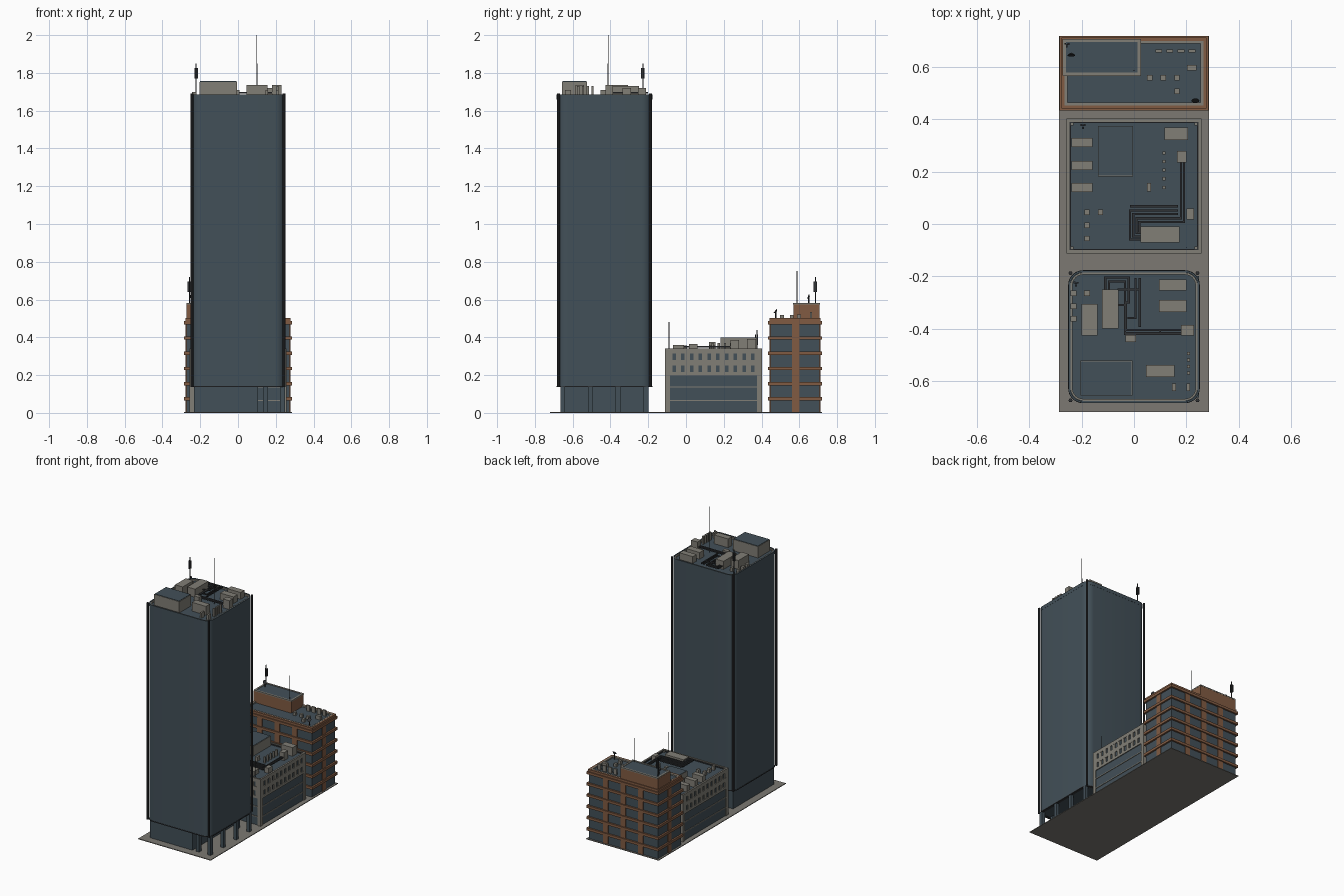
import bpy, bmesh, math
from mathutils import Matrix, Vector

if "Cube" in bpy.data.objects:
    bpy.data.objects.remove(bpy.data.objects["Cube"])


def material(name, r, g, b):
    m = bpy.data.materials.new(name)
    m.diffuse_color = (r, g, b, 1)
    m.use_nodes = True
    m.node_tree.nodes["Principled BSDF"].inputs["Base Color"].default_value = m.diffuse_color
    return m


GLASS = material("blue grey glass", 0.055, 0.08, 0.098)
STONE = material("warm grey concrete", 0.22, 0.21, 0.18)
PAVING = material("paving grey", 0.20, 0.19, 0.17)
BRICK = material("brown brick", 0.22, 0.105, 0.055)
DARK = material("dark metal", 0.03, 0.032, 0.035)


def finish(name, bm, mat, smooth=False):
    bmesh.ops.recalc_face_normals(bm, faces=bm.faces)
    me = bpy.data.meshes.new(name)
    bm.to_mesh(me)
    bm.free()
    me.materials.append(mat)
    ob = bpy.data.objects.new(name, me)
    bpy.context.collection.objects.link(ob)
    if smooth:
        bpy.context.view_layer.objects.active = ob
        ob.select_set(True)
        bpy.ops.object.shade_smooth_by_angle(angle=math.radians(35))
        ob.select_set(False)
    return ob


def boxes(name, mat, items):
    """One object of many boxes, each (x0, x1, y0, y1, z0, z1)."""
    bm = bmesh.new()
    for x0, x1, y0, y1, z0, z1 in items:
        m = Matrix.Translation(((x0 + x1) / 2, (y0 + y1) / 2, (z0 + z1) / 2))
        bmesh.ops.create_cube(bm, size=1, matrix=m @ Matrix.Diagonal((x1 - x0, y1 - y0, z1 - z0, 1)))
    return finish(name, bm, mat)


def ring(x0, x1, y0, y1, t, z0, z1):
    """Four boxes forming a rectangular frame of thickness t."""
    return [(x0, x1, y0, y0 + t, z0, z1), (x0, x1, y1 - t, y1, z0, z1),
            (x0, x0 + t, y0 + t, y1 - t, z0, z1), (x1 - t, x1, y0 + t, y1 - t, z0, z1)]


def cubes(points, s, z, h):
    return [(x - s, x + s, y - s, y + s, z, z + h) for x, y in points]


def pipes(name, paths, z, r=0.004):
    out = []
    for path in paths:
        for (ax, ay), (bx, by) in zip(path, path[1:]):
            out.append((min(ax, bx) - r, max(ax, bx) + r, min(ay, by) - r, max(ay, by) + r, z, z + 2 * r))
    boxes(name, DARK, out)


def rounded(x0, x1, y0, y1, r, n=8):
    pts = []
    for k, (cx, cy) in enumerate([(x1 - r, y1 - r), (x0 + r, y1 - r), (x0 + r, y0 + r), (x1 - r, y0 + r)]):
        for i in range(n + 1):
            a = math.pi / 2 * (k + i / n)
            pts.append((cx + r * math.cos(a), cy + r * math.sin(a)))
    return pts


def prism(name, mat, pts, z0, z1):
    bm = bmesh.new()
    f = bm.faces.new([bm.verts.new((x, y, z0)) for x, y in pts])
    res = bmesh.ops.extrude_face_region(bm, geom=[f])
    bmesh.ops.translate(bm, vec=(0, 0, z1 - z0), verts=[v for v in res["geom"] if isinstance(v, bmesh.types.BMVert)])
    if not f.is_valid or len(bm.faces) == len(pts) + 1:
        bm.faces.new([v for v in bm.verts if abs(v.co.z - z0) < 1e-6][:len(pts)])
    return finish(name, bm, mat, True)


def wall_loop(name, mat, outer, inner, z0, z1):
    """Hollow parapet between two matching outlines."""
    bm = bmesh.new()
    loops = [[bm.verts.new((x, y, z)) for x, y in p] for p, z in ((outer, z0), (outer, z1), (inner, z1), (inner, z0))]
    n = len(outer)
    for a, b in zip(loops, loops[1:] + loops[:1]):
        for i in range(n):
            j = (i + 1) % n
            bm.faces.new((a[i], a[j], b[j], b[i]))
    return finish(name, bm, mat, True)


def rods(name, mat, items, seg=8):
    """Cylinders, each (x, y, z0, z1, radius)."""
    bm = bmesh.new()
    for x, y, z0, z1, r in items:
        bmesh.ops.create_cone(bm, cap_ends=True, segments=seg, radius1=r, radius2=r, depth=z1 - z0,
                              matrix=Matrix.Translation((x, y, (z0 + z1) / 2)))
    return finish(name, bm, mat, True)


def panel_mast(name, x, y, z0, z1):
    """Pole with three antenna panels around its upper part."""
    rods(name + "_pole", DARK, [(x, y, z0, z1, 0.003)])
    around = [(x + 0.007 * math.cos(a), y + 0.007 * math.sin(a)) for a in (0.5, 2.6, 4.7)]
    boxes(name + "_panels", DARK, cubes(around, 0.0035, z1 - 0.08, 0.055))


def dish(name, x, y, z0, h, tilt):
    rods(name + "_post", DARK, [(x, y, z0, z0 + h, 0.003)])
    bm = bmesh.new()
    bmesh.ops.create_cone(bm, cap_ends=True, segments=12, radius1=0.004, radius2=0.015, depth=0.009,
                          matrix=Matrix.Translation((x, y, z0 + h)) @ Matrix.Rotation(tilt, 4, 'X'))
    finish(name, bm, DARK)


# Ground slab
boxes("ground_slab", PAVING, [(-0.287, 0.287, -0.72, 0.72, 0, 0.005)])

# --- Tower: rounded glass shaft on a recessed core and columns ---
X, Y0, Y1 = 0.253, -0.687, -0.176
outline = lambda d: rounded(-X + d, X - d, Y0 + d, Y1 - d, 0.058 - d)
prism("tower_shaft", GLASS, outline(0.003), 0.138, 1.672)
boxes("tower_core", GLASS, [(-0.233, 0.105, -0.665, -0.2, 0.005, 0.138)])
cols = [(0.236, y) for y in (-0.652, -0.507, -0.36, -0.212)] + [(0.145, -0.652), (0.145, -0.212)]
boxes("tower_columns", GLASS, cubes(cols, 0.0125, 0.005, 0.135))
wall_loop("tower_bottom_trim", DARK, outline(0.001), outline(0.02), 0.136, 0.142)
wall_loop("tower_parapet", GLASS, outline(0.002), outline(0.009), 1.66, 1.685)
wall_loop("tower_roof_curb", STONE, outline(0.010), outline(0.018), 1.66, 1.682)
rods("tower_corner_posts", DARK, [(sx * 0.243, y, 0.138, 1.69, 0.0075) for sx in (-1, 1) for y in (Y0 + 0.012, Y1 - 0.012)])

R = 1.67
boxes("tower_stair_house", STONE, [(-0.205, -0.006, -0.657, -0.523, R, 1.753)])
boxes("tower_stair_roof", GLASS, [(-0.202, -0.009, -0.654, -0.526, 1.752, 1.756)])
boxes("tower_roof_units", STONE, [
    (-0.2, -0.14, -0.427, -0.307, R, 1.735), (-0.122, -0.06, -0.4, -0.25, R, 1.73),
    (0.095, 0.2, -0.255, -0.212, R, 1.72), (0.095, 0.2, -0.337, -0.29, R, 1.72),
    (0.18, 0.23, -0.427, -0.387, R, 1.735), (-0.033, 0.008, -0.452, -0.424, R, 1.71),
    (0.045, 0.155, -0.585, -0.54, R, 1.735),
    (0.145, 0.16, -0.64, -0.61, R, 1.71), (0.2, 0.214, -0.64, -0.61, R, 1.71)])
boxes("tower_roof_vents", STONE, cubes([(-0.232, -0.265), (-0.232, -0.315), (-0.232, -0.363), (-0.18, -0.265)], 0.011, R, 0.03))
boxes("tower_louvre_stacks", STONE, cubes([(0.209, -0.495 - 0.025 * i) for i in range(4)], 0.006, R, 0.06))
pipes("tower_roof_pipes", [
    [(-0.11, -0.25), (-0.11, -0.205), (-0.02, -0.205), (-0.02, -0.30), (-0.03, -0.30), (-0.03, -0.405), (0.18, -0.405)],
    [(-0.095, -0.25), (-0.095, -0.22), (-0.035, -0.22), (-0.035, -0.42), (0.18, -0.417)],
    [(0.005, -0.21), (0.005, -0.36), (-0.02, -0.36)], [(0.022, -0.21), (0.022, -0.39)],
    [(-0.06, -0.25), (0.02, -0.25)], [(-0.06, -0.31), (-0.03, -0.31)]], 1.69)
rods("tower_whip_antenna", DARK, [(0.1, -0.412, R, 1.85, 0.003), (0.1, -0.412, 1.85, 2.0, 0.0015)])
panel_mast("tower_panel_mast", -0.222, -0.228, R, 1.85)

# --- Middle office block: glass core behind a concrete frame ---
mx, my0, my1, H = 0.258, -0.112, 0.403, 0.335
boxes("office_glass", GLASS, [(-mx + 0.006, mx - 0.006, my0 + 0.006, my1 - 0.006, 0.005, 0.328)])
frame = []
for z0, z1 in ((0.198, 0.216), (0.25, 0.28), (0.314, 0.34)):
    frame += ring(-mx, mx, my0, my1, 0.012, z0, z1)
for z in (0.062, 0.134):
    frame += ring(-mx + 0.002, mx - 0.002, my0 + 0.002, my1 - 0.002, 0.01, z, z + 0.006)
for x in (-mx, mx - 0.026):
    for y in (my0, my1 - 0.026):
        frame.append((x, x + 0.026, y, y + 0.026, 0.005, H))
for i in range(11):
    p = i / 10
    y = my0 + 0.026 + p * (my1 - my0 - 0.052)
    x = -mx + 0.026 + p * (2 * mx - 0.052)
    for z0, z1 in ((0.21, 0.255), (0.275, 0.32)):
        for s in (-mx, mx - 0.012):
            frame.append((s + 0.0005, s + 0.0115, y - 0.014, y + 0.014, z0, z1))
        for s in (my0, my1 - 0.012):
            frame.append((x - 0.014, x + 0.014, s + 0.0005, s + 0.0115, z0, z1))
boxes("office_frame", STONE, frame)
boxes("office_curb", DARK, ring(-mx + 0.012, mx - 0.012, my0 + 0.012, my1 - 0.012, 0.004, 0.32, 0.336))

R = 0.326
boxes("office_stair_house", STONE, [(-0.138, -0.003, 0.182, 0.376, R, 0.398)])
boxes("office_stair_roof", GLASS, [(-0.135, -0.006, 0.185, 0.373, 0.397, 0.4)])
boxes("office_roof_units", STONE, [(-0.24, -0.158, y, y + 0.034, R, 0.375) for y in (0.295, 0.207, 0.122)] + [
    (0.117, 0.207, 0.322, 0.37, R, 0.39), (0.165, 0.2, 0.235, 0.28, R, 0.385),
    (0.2, 0.23, 0.017, 0.06, R, 0.365), (0.025, 0.175, -0.07, -0.01, R, 0.36), (0.05, 0.066, 0.125, 0.156, R, 0.36)])
boxes("office_roof_vents", STONE, cubes([(-0.18, 0.045), (-0.128, 0.045), (-0.18, -0.005), (-0.18, -0.055)], 0.01, R, 0.03))
boxes("office_louvre_stacks", STONE, cubes([(0.115, 0.14 + 0.033 * i) for i in range(5)], 0.006, R, 0.045))
pipes("office_roof_pipes", [
    [(0.192, 0.235), (0.192, 0.008), (0.02, 0.008), (0.02, -0.03)],
    [(0.18, 0.235), (0.18, 0.022), (0.01, 0.022), (0.01, -0.035), (0.03, -0.035)],
    [(0.165, 0.068), (-0.012, 0.068)],
    [(0.165, 0.052), (-0.016, 0.052), (-0.016, -0.06), (0.03, -0.06)],
    [(0.165, 0.038), (-0.003, 0.038), (-0.003, -0.048), (0.03, -0.048)]], 0.346)
rods("office_whip_antenna", DARK, [(0.2, -0.09, R, 0.48, 0.0015)])
panel_mast("office_panel_mast", -0.195, 0.375, R, 0.44)

# --- Back brick block: glass core with brick bands and piers ---
bx, by0, by1 = 0.285, 0.435, 0.72
boxes("brick_block_glass", GLASS, [(-bx + 0.012, bx - 0.012, by0 + 0.012, by1 - 0.012, 0.005, 0.494)])
bands = []
for k in range(6):
    z = 0.074 + k * 0.0806
    bands += ring(-bx, bx, by0, by1, 0.022, z - 0.009, z + 0.009)
boxes("brick_bands", BRICK, bands)
bx0, bx1, cy0, cy1 = -bx + 0.007, bx - 0.007, by0 + 0.007, by1 - 0.007
piers = [(x, x + 0.012, 0.56, 0.6, 0.005, 0.485) for x in (bx0, bx1 - 0.012)]
piers += [(c - 0.02, c + 0.02, y, y + 0.012, 0.005, 0.485) for c in (-0.14, 0, 0.14) for y in (cy0, cy1 - 0.012)]
boxes("brick_piers", BRICK, piers)
boxes("brick_parapet", BRICK, ring(bx0, bx1, cy0, cy1, 0.012, 0.485, 0.502))
boxes("brick_roof_curb", STONE, ring(-0.266, 0.266, 0.454, 0.701, 0.011, 0.485, 0.503))
boxes("penthouse", BRICK, [(-0.273, 0.025, 0.568, 0.708, 0.49, 0.578)])
boxes("penthouse_curb", STONE, ring(-0.272, 0.026, 0.567, 0.709, 0.012, 0.575, 0.583))
boxes("penthouse_roof", GLASS, [(-0.26, 0.014, 0.579, 0.697, 0.576, 0.58)])

R = 0.492
boxes("brick_roof_units", STONE, [(0.203, 0.24, 0.588, 0.608, R, 0.52)])
boxes("brick_roof_vents", STONE, cubes([(0.06, 0.56), (0.112, 0.56), (0.165, 0.56), (0.165, 0.508)], 0.01, R, 0.025))
boxes("brick_exhaust_boxes", STONE, [(x - 0.013, x + 0.013, 0.657, 0.667, R, 0.535) for x in (0.095, 0.137, 0.18, 0.222)])
rods("penthouse_whip_antenna", DARK, [(0, 0.587, 0.57, 0.75, 0.002)])
panel_mast("penthouse_panel_mast", -0.257, 0.686, 0.57, 0.72)
dish("penthouse_dish", -0.24, 0.65, 0.57, 0.045, 1.2)
dish("roof_dish", 0.235, 0.475, R, 0.045, 0.9)
